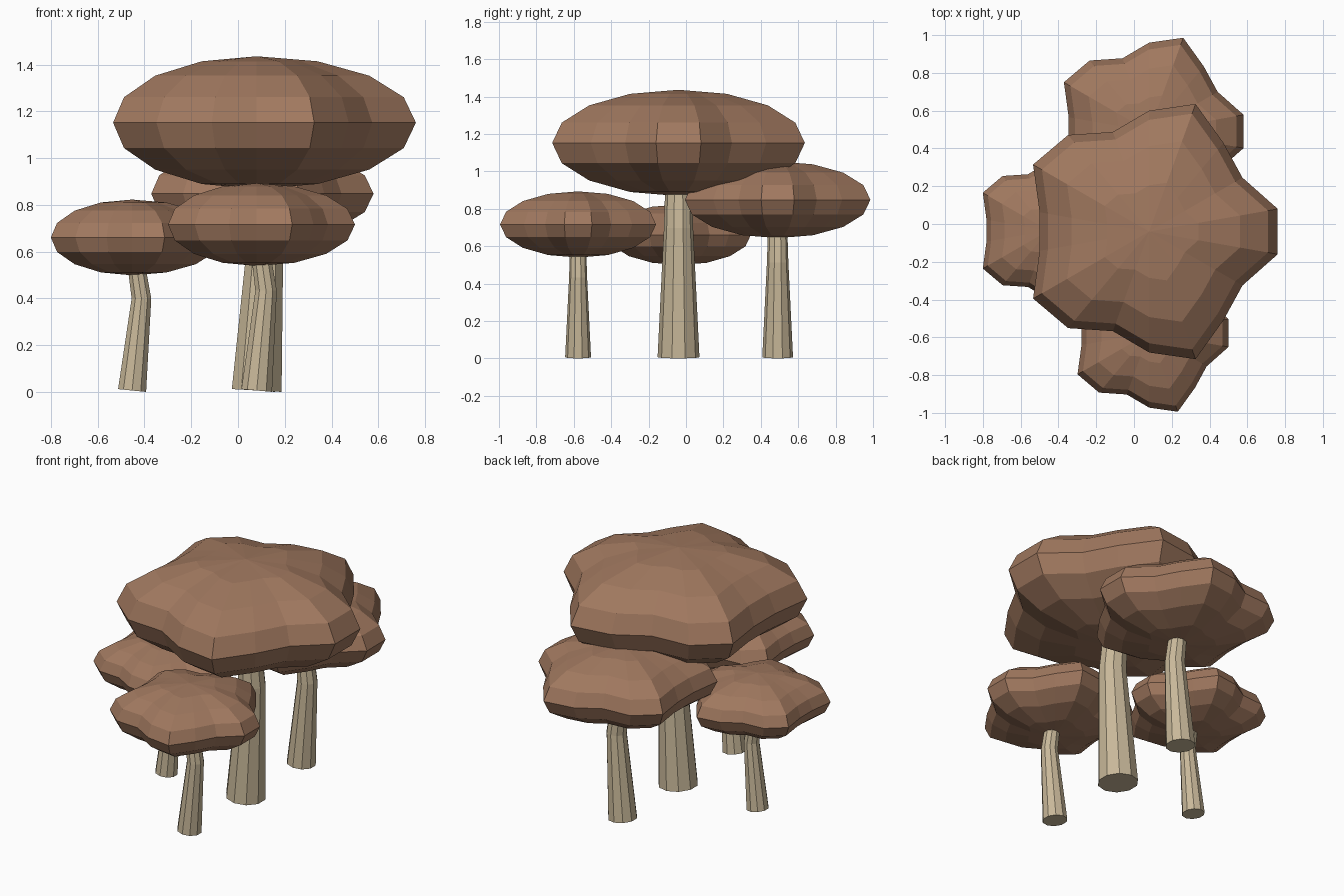
import bpy, bmesh
from math import sin, cos, pi, atan2
from mathutils import Vector, Matrix

cube = bpy.data.objects.get("Cube")
if cube:
    bpy.data.objects.remove(cube, do_unlink=True)


def material(name, rgb):
    mat = bpy.data.materials.new(name)
    mat.use_nodes = True
    mat.diffuse_color = (*rgb, 1)
    mat.node_tree.nodes["Principled BSDF"].inputs["Base Color"].default_value = (*rgb, 1)
    return mat


cap_brown = material("cap brown", (0.352, 0.188, 0.114))
stem_cream = material("stem cream", (0.58, 0.48, 0.32))


def add_object(name, bm, mat):
    bmesh.ops.recalc_face_normals(bm, faces=bm.faces)
    mesh = bpy.data.meshes.new(name)
    bm.to_mesh(mesh)
    bm.free()
    mesh.materials.append(mat)
    obj = bpy.data.objects.new(name, mesh)
    bpy.context.collection.objects.link(obj)
    return obj


# Flattened faceted ball whose outline swells into five lobes
def make_cap(name, centre, radius, height):
    bm = bmesh.new()
    bmesh.ops.create_uvsphere(bm, u_segments=18, v_segments=8, radius=1)
    for v in bm.verts:
        lobe = radius * (1 + 0.125 * cos(5 * atan2(v.co.y, v.co.x)))
        v.co = Vector((v.co.x * lobe, v.co.y * lobe, v.co.z * height)) + Vector(centre)
    add_object(name, bm, cap_brown)


# Ten-sided tapering tube that leans out, then bends back under the cap
def make_stem(name, x, y, top, radius):
    lean = 0.04
    bend = 0.605 * top
    tilt = atan2(lean, bend)
    base_r = 0.175 * radius
    stations = [
        (Vector((x, y, base_r * sin(tilt))), base_r, tilt),
        (Vector((x + lean, y, bend)), 0.122 * radius, 0),
        (Vector((x, y, top)), 0.1 * radius, -tilt),
    ]
    bm = bmesh.new()
    rings = []
    for centre, r, angle in stations:
        turn = Matrix.Rotation(angle, 3, 'Y')
        rings.append([
            bm.verts.new(centre + turn @ Vector((r * cos(a), r * sin(a), 0)))
            for a in (pi / 10 + k * pi / 5 for k in range(10))])
    for low, high in zip(rings, rings[1:]):
        for k in range(10):
            n = (k + 1) % 10
            bm.faces.new((low[k], low[n], high[n], high[k]))
    bm.faces.new(rings[0])
    bm.faces.new(rings[-1])
    add_object(name, bm, stem_cream)


# Cluster: name, x, y, cap middle height, cap radius, cap half height
mushrooms = [
    ("large", 0.08, -0.04, 1.152, 0.64, 0.284),
    ("back", 0.08, 0.49, 0.848, 0.47, 0.205),
    ("front", 0.08, -0.577, 0.716, 0.395, 0.177),
    ("side", -0.453, -0.035, 0.661, 0.362, 0.162),
]
for name, x, y, z, radius, height in mushrooms:
    make_cap(name + "_mushroom_cap", (x, y, z), radius, height)
    make_stem(name + "_mushroom_stem", x, y, z, radius)
